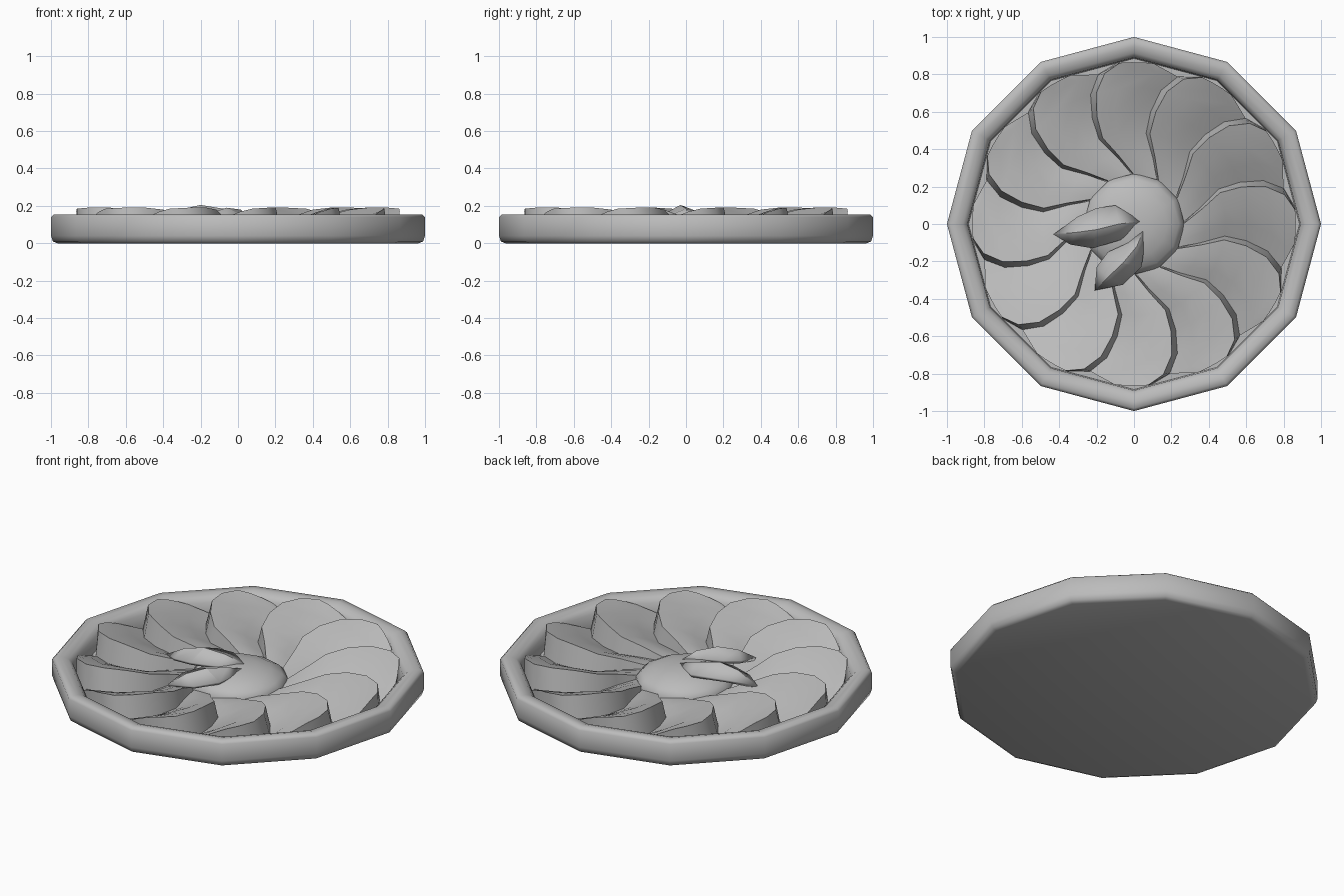
import bpy, bmesh, math
from mathutils import Vector

cube = bpy.data.objects.get("Cube")
if cube:
    bpy.data.objects.remove(cube, do_unlink=True)

grey = bpy.data.materials.new("plain grey")
grey.use_nodes = True
grey.diffuse_color = (0.5, 0.5, 0.5, 1)
grey.node_tree.nodes["Principled BSDF"].inputs["Base Color"].default_value = (0.5, 0.5, 0.5, 1)


def make_object(name, bm, sharp):
    bmesh.ops.recalc_face_normals(bm, faces=bm.faces)
    mesh = bpy.data.meshes.new(name)
    bm.to_mesh(mesh)
    bm.free()
    mesh.materials.append(grey)
    obj = bpy.data.objects.new(name, mesh)
    bpy.context.collection.objects.link(obj)
    bpy.ops.object.select_all(action="DESELECT")
    obj.select_set(True)
    bpy.context.view_layer.objects.active = obj
    bpy.ops.object.shade_smooth_by_angle(angle=math.radians(sharp))
    return obj


def polar(r, deg, z):
    a = math.radians(deg)
    return Vector((r * math.cos(a), r * math.sin(a), z))


def lathe(name, profile, sharp, sides=12):
    """Turn an (r, z) profile about z; a zero radius becomes a pole."""
    bm = bmesh.new()
    rings = []
    for r, z in profile:
        if r == 0:
            rings.append([bm.verts.new((0, 0, z))] * sides)
        else:
            rings.append([bm.verts.new(polar(r, i * 360 / sides, z)) for i in range(sides)])
    for a, b in zip(rings, rings[1:]):
        for i in range(sides):
            j = (i + 1) % sides
            bm.faces.new(list(dict.fromkeys((a[i], a[j], b[j], b[i]))))
    return make_object(name, bm, sharp)


# Dish with a rounded raised rim
lathe("dish", [(0, 0), (0.965, 0), (0.99, 0.01), (1, 0.04), (1, 0.14), (0.985, 0.155),
               (0.95, 0.155), (0.915, 0.145), (0.89, 0.12), (0.885, 0.04), (0, 0.04)], 50)

# Domed centre
lathe("centre_dome", [(0.27, 0.04), (0.27, 0.07), (0.24, 0.1), (0.18, 0.13),
                      (0.1, 0.148), (0, 0.155)], 50)

# Curved overlapping slices: each has a raised ridge and slopes to its neighbour
FLOOR = 0.035
ridge = [(0.2, -4, 0.06), (0.27, 1, 0.075), (0.38, 13, 0.115), (0.49, 20, 0.15), (0.61, 19, 0.18),
         (0.73, 16, 0.192), (0.82, 11, 0.19), (0.865, 5, 0.185)]


def make_slice(name, turn):
    bm = bmesh.new()
    rows = []
    for i, (r, a, z) in enumerate(ridge):
        last = i == len(ridge) - 1
        lean = 3 if 1 < i < len(ridge) - 1 else 1
        low_a = -7 if last else a - 28
        low_z = 0.12 if last else 0.055
        row = [(r, a + lean, FLOOR), (r, a, z)]
        for t, share in ((0.35, 0.75), (0.7, 0.37), (1, 0)):
            row.append((r, a + (low_a - a) * t, low_z + (z - low_z) * share))
        row.append((r, low_a, FLOOR))
        rows.append([bm.verts.new(polar(q, b + 90 + turn, h)) for q, b, h in row])
    for p, q in zip(rows, rows[1:]):
        for i in range(len(p) - 1):
            bm.faces.new((p[i], p[i + 1], q[i + 1], q[i]))
    bm.faces.new(rows[-1])
    return make_object(name, bm, 40)


for k in range(12):
    make_slice(f"fruit_slice_{k + 1}", k * 30)


# Folded leaves: stations of (left edge, crease, right edge)
def make_leaf(name, base, tip, stations):
    bm = bmesh.new()
    rows = [[bm.verts.new(p) for p in s] for s in stations]
    for p, q in zip(rows, rows[1:]):
        for i in range(2):
            bm.faces.new((p[i], p[i + 1], q[i + 1], q[i]))
    for point, row in ((base, rows[0]), (tip, rows[-1])):
        v = bm.verts.new(point)
        for i in range(2):
            bm.faces.new((v, row[i], row[i + 1]))
    obj = make_object(name, bm, 20)
    if sum(f.normal.z for f in obj.data.polygons) < 0:
        obj.data.flip_normals()
    solid = obj.modifiers.new("thickness", "SOLIDIFY")
    solid.thickness = 0.02
    solid.offset = -1


make_leaf("leaf_long", (0.04, 0.015, 0.15), (-0.43, -0.055, 0.115), [
    [(-0.1, 0.1, 0.155), (-0.08, 0.0, 0.185), (-0.07, -0.085, 0.15)],
    [(-0.2, 0.085, 0.16), (-0.2, -0.03, 0.205), (-0.22, -0.13, 0.15)],
    [(-0.3, 0.04, 0.15), (-0.31, -0.045, 0.18), (-0.34, -0.11, 0.135)]])
make_leaf("leaf_short", (0.05, -0.035, 0.15), (-0.21, -0.355, 0.11), [
    [(-0.03, -0.1, 0.15), (0.015, -0.12, 0.18), (0.052, -0.15, 0.14)],
    [(-0.14, -0.15, 0.15), (-0.06, -0.21, 0.19), (0.04, -0.23, 0.14)],
    [(-0.2, -0.23, 0.135), (-0.14, -0.285, 0.165), (-0.06, -0.325, 0.125)]])
